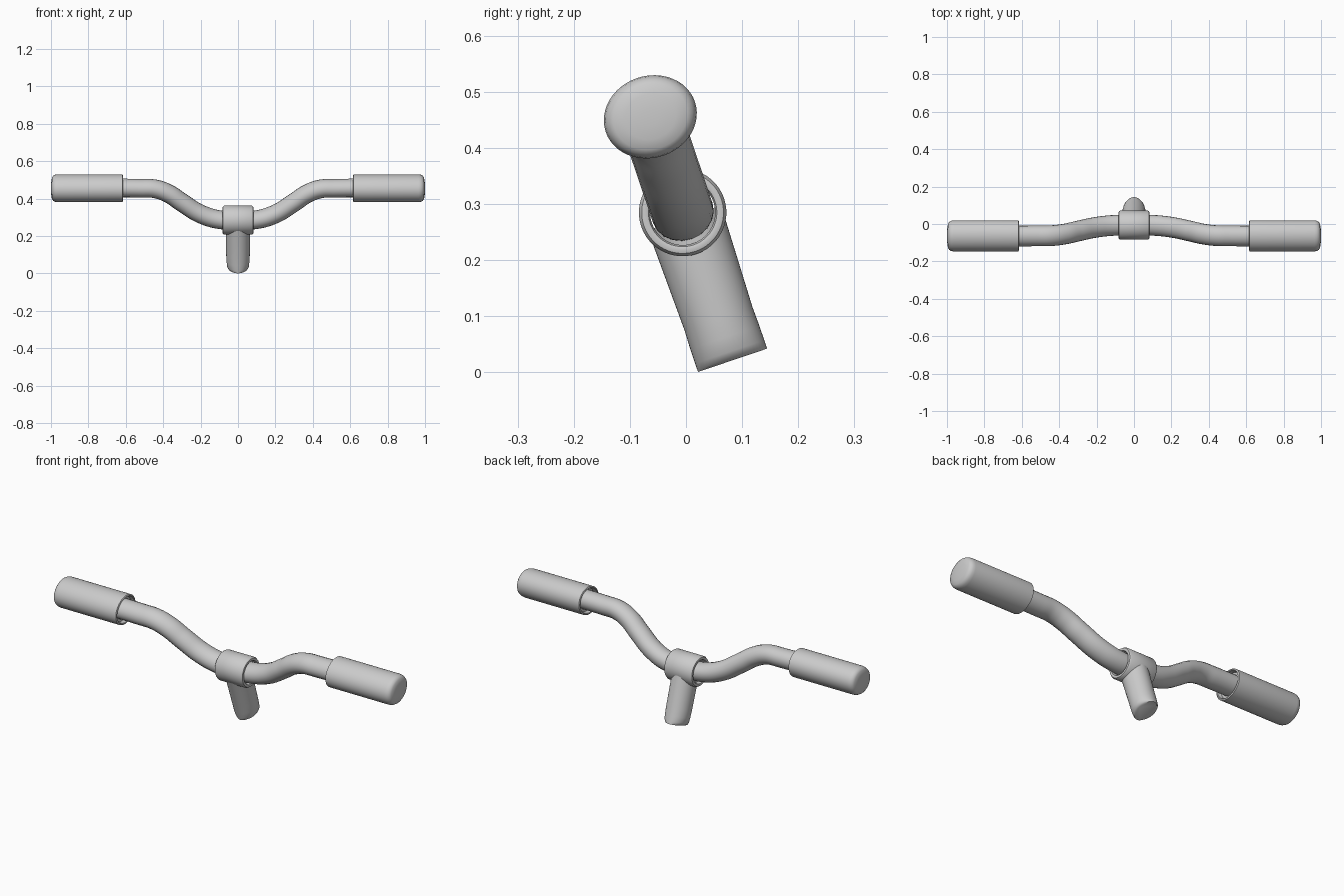
import bpy, bmesh, math
from mathutils import Matrix

if "Cube" in bpy.data.objects:
    bpy.data.objects.remove(bpy.data.objects["Cube"])

TILT = math.asin(0.32)
# All parts are modelled upright around the clamp centre, then leaned back
FRAME = Matrix.Translation((0, -0.006, 0.285)) @ Matrix.Rotation(TILT, 4, 'X')


def finish(obj, angle=40):
    bpy.ops.object.select_all(action='DESELECT')
    obj.select_set(True)
    bpy.context.view_layer.objects.active = obj
    bpy.ops.object.shade_smooth_by_angle(angle=math.radians(angle))


def rings_mesh(name, rings, closed=False):
    """Skin a list of equal-length point rings; cap the ends unless closed."""
    bm = bmesh.new()
    rows = [[bm.verts.new(p) for p in ring] for ring in rings]
    n = len(rows[0])
    pairs = list(zip(rows, rows[1:])) + ([(rows[-1], rows[0])] if closed else [])
    for a, b in pairs:
        for i in range(n):
            j = (i + 1) % n
            bm.faces.new((a[i], a[j], b[j], b[i]))
    if not closed:
        bm.faces.new(rows[0])
        bm.faces.new(rows[-1])
    bmesh.ops.recalc_face_normals(bm, faces=bm.faces)
    bm.transform(FRAME)
    me = bpy.data.meshes.new(name)
    bm.to_mesh(me)
    bm.free()
    obj = bpy.data.objects.new(name, me)
    bpy.context.collection.objects.link(obj)
    finish(obj)
    return obj


def ring_x(x, ry, rz, z, n=48):
    return [(x, ry * math.cos(2 * math.pi * i / n), z + rz * math.sin(2 * math.pi * i / n))
            for i in range(n)]


def ring_z(z, rx, ry, n=48):
    return [(rx * math.cos(2 * math.pi * i / n), ry * math.sin(2 * math.pi * i / n), z)
            for i in range(n)]


# Bent bar: one smooth tube, slightly oval in section
half = [(0.1, 0.003), (0.2, 0.035), (0.3, 0.1), (0.37, 0.149), (0.44, 0.176),
        (0.52, 0.18), (0.9, 0.18)]
path = [(-x, z) for x, z in reversed(half)] + [(0, 0)] + half
curve = bpy.data.curves.new("handlebar", 'CURVE')
curve.dimensions = '3D'
curve.bevel_depth = 0.049
curve.bevel_resolution = 8
curve.resolution_u = 10
curve.use_fill_caps = True
spline = curve.splines.new('BEZIER')
spline.bezier_points.add(len(path) - 1)
for bp, (x, z) in zip(spline.bezier_points, path):
    bp.co = (x, 0, z)
    bp.handle_left_type = bp.handle_right_type = 'AUTO'
bar = bpy.data.objects.new("handlebar", curve)
bpy.context.collection.objects.link(bar)
bar.matrix_world = FRAME @ Matrix.Diagonal((1, 1.14, 1, 1))
bpy.context.view_layer.objects.active = bar
bar.select_set(True)
bpy.ops.object.convert(target='MESH')
finish(bpy.context.view_layer.objects.active)

# Grips: recessed inner end, rounded outer end
grip = [(0.635, 0.048), (0.635, 0.06), (0.617, 0.064), (0.615, 0.067), (0.618, 0.073),
        (0.965, 0.073), (0.978, 0.071), (0.988, 0.066), (0.994, 0.058),
        (0.998, 0.04), (1.0, 0.015)]
for side, label in ((-1, "left"), (1, "right")):
    rings_mesh(label + "_grip", [ring_x(side * x, r * 1.15, r, 0.18) for x, r in grip])

# Clamp: hollow sleeve with rounded rims
outer = [(-0.074, 0.058), (-0.081, 0.061), (-0.083, 0.066), (-0.081, 0.073), (-0.073, 0.078)]
sleeve = outer + [(-x, r) for x, r in reversed(outer)]
rings_mesh("clamp", [ring_x(x, r, r, 0) for x, r in sleeve], closed=True)

# Stem: post with its lower end pinched from the sides
stem = [(-0.278, 0.042, 0.065), (-0.274, 0.051, 0.065), (-0.262, 0.058, 0.065),
        (-0.235, 0.061, 0.065), (-0.2, 0.063, 0.064), (-0.01, 0.064, 0.069)]
rings_mesh("stem", [ring_z(*s) for s in stem])
